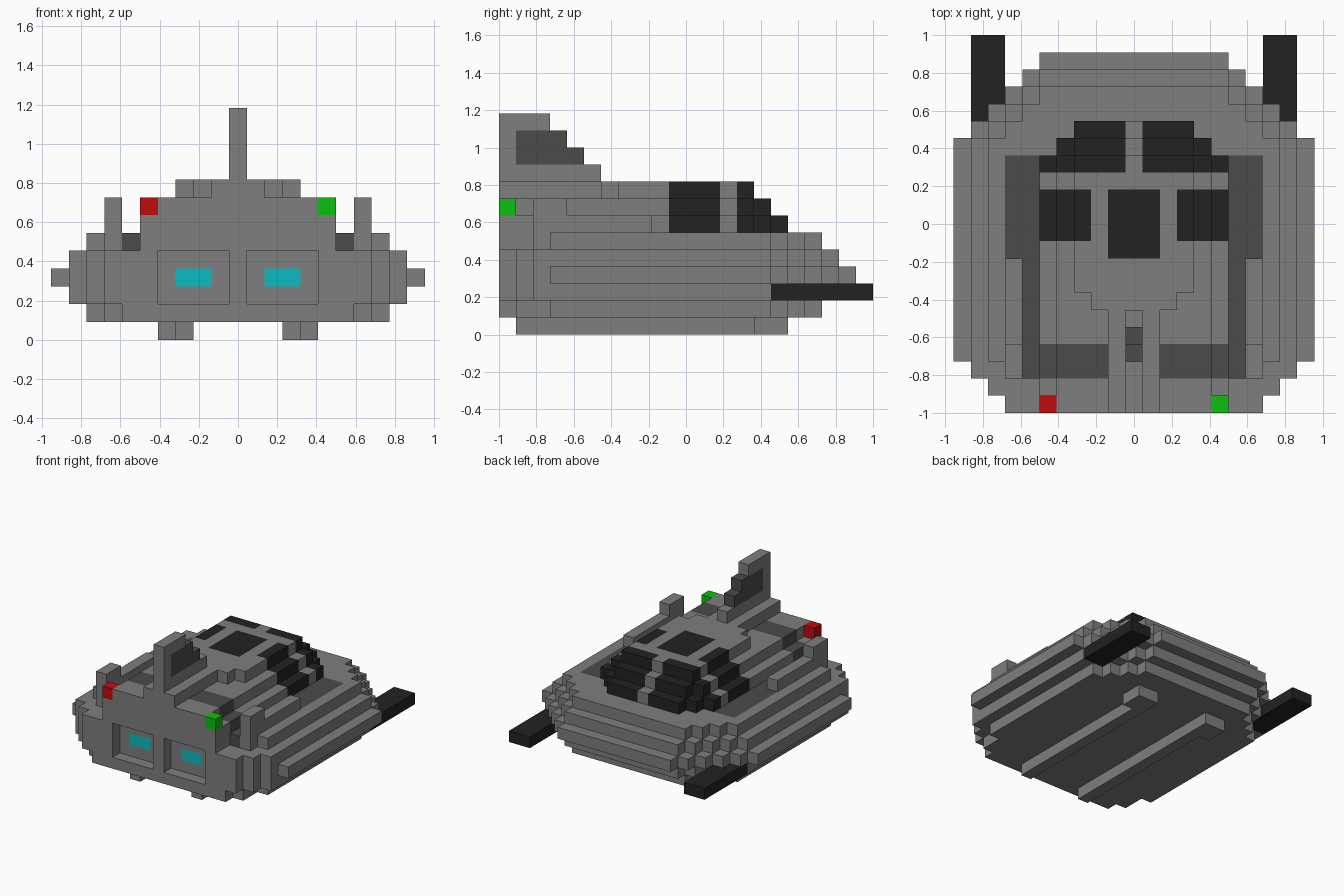
import bpy, bmesh
from mathutils import Vector

U = 1 / 11  # edge of one building block

cube = bpy.data.objects.get("Cube")
if cube:
    bpy.data.objects.remove(cube, do_unlink=True)

COLOURS = {
    "hull grey": (0.21, 0.21, 0.21),
    "dark grey": (0.07, 0.07, 0.07),
    "black": (0.016, 0.016, 0.016),
    "engine cyan": (0.004, 0.50, 0.53),
    "light red": (0.53, 0.004, 0.004),
    "light green": (0.004, 0.53, 0.004),
}
GREY, DARK, BLACK, CYAN, RED, GREEN = range(6)
MATS = []
for name, rgb in COLOURS.items():
    m = bpy.data.materials.new(name)
    m.use_nodes = True
    m.diffuse_color = (*rgb, 1)
    bsdf = m.node_tree.nodes["Principled BSDF"]
    bsdf.inputs["Base Color"].default_value = (*rgb, 1)
    bsdf.inputs["Roughness"].default_value = 0.8
    MATS.append(m)

# Corner offsets of a block's faces, wound outward, by face direction
SIDES = {
    (1, 0, 0): ((1, 0, 0), (1, 1, 0), (1, 1, 1), (1, 0, 1)),
    (-1, 0, 0): ((0, 0, 0), (0, 0, 1), (0, 1, 1), (0, 1, 0)),
    (0, 1, 0): ((0, 1, 0), (0, 1, 1), (1, 1, 1), (1, 1, 0)),
    (0, -1, 0): ((0, 0, 0), (1, 0, 0), (1, 0, 1), (0, 0, 1)),
    (0, 0, 1): ((0, 0, 1), (1, 0, 1), (1, 1, 1), (0, 1, 1)),
    (0, 0, -1): ((0, 0, 0), (0, 1, 0), (1, 1, 0), (1, 0, 0)),
}


def build(name, blocks):
    """Skin a {(i, j, k): colour} set of blocks and merge its flat faces."""
    bm = bmesh.new()
    verts = {}
    for (i, j, k), colour in blocks.items():
        for (dx, dy, dz), corners in SIDES.items():
            if (i + dx, j + dy, k + dz) in blocks:
                continue
            face = []
            for cx, cy, cz in corners:
                key = (i + cx, j + cy, k + cz)
                if key not in verts:
                    verts[key] = bm.verts.new(Vector((key[0] - 0.5, key[1], key[2])) * U)
                face.append(verts[key])
            bm.faces.new(face).material_index = colour
    bmesh.ops.dissolve_limit(bm, angle_limit=0.01, verts=bm.verts[:],
                             edges=bm.edges[:], delimit={'MATERIAL'})
    mesh = bpy.data.meshes.new(name)
    for m in MATS:
        mesh.materials.append(m)
    bm.to_mesh(mesh)
    bm.free()
    obj = bpy.data.objects.new(name, mesh)
    bpy.context.collection.objects.link(obj)
    return obj


def box(xs, ys, zs, colour):
    return {(i, j, k): colour for i in range(*xs) for j in range(*ys) for k in range(*zs)}


# Hull: five stepped decks, widest in the middle
def hull_front(a, k):
    if k == 1:
        return -11 if a <= 6 else (-10 if a == 7 else -8)
    if k == 5:
        return -11 if a <= 5 else (-9 if a <= 7 else -8)
    return max(-11, a - 18)


def hull_colour(a, j, k):
    if k == 5 and ((a == 6 and j < 4) or (a == 7 and -2 <= j < 4)):
        return DARK          # side channels
    if k == 3 and j == -10 and a in (2, 3):
        return CYAN          # engine glow
    return GREY


hull = {}
for k in range(1, 6):
    inset = abs(k - 3)
    for i in range(inset - 10, 11 - inset):
        a = abs(i)
        for j in range(hull_front(a, k), min(10, 15 - a) - inset):
            engine_bay = j == -11 and 1 <= a <= 4 and 2 <= k <= 4
            if not engine_bay:
                hull[i, j, k] = hull_colour(a, j, k)


# Cabin: three decks with wrap-around windows and a roof hatch
def cabin_colour(a, j, k):
    if (a >= 1 and j >= 3) or (a >= 3 and -1 <= j < 2):
        return BLACK
    if k == 8 and a <= 1 and -2 <= j < 2:
        return BLACK
    if k < 8 and a >= 2 and -9 <= j < -7:
        return DARK
    return GREY


cabin = {}
for k in (6, 7, 8):
    half = 11 - k
    for i in range(-half, half + 1):
        a = abs(i)
        front = -11 if k < 8 or a <= 1 else a - 7
        for j in range(front, min(12 - k, 15 - k - a)):
            cabin[i, j, k] = cabin_colour(a, j, k)

# Tail fin with a dark panel
tail = {}
for k in range(9, 13):
    for j in range(-11, 4 - k):
        tail[0, j, k] = DARK if k in (10, 11) and j >= -10 else GREY

# Gun barrels take the place of the hull blocks they run into
barrels = {}
for s in (-1, 1):
    side = "left" if s > 0 else "right"

    def span(lo, hi):
        return (lo, hi + 1) if s > 0 else (-hi, -lo + 1)

    barrel = box(span(8, 9), (5, 11), (2, 3), BLACK)
    for key in barrel:
        hull.pop(key, None)
    build("barrel_" + side, barrel)
    # Side rail with a raised front post
    build("side_rail_" + side, {**box(span(7, 7), (-9, -2), (6, 7), GREY),
                                **box(span(7, 7), (-9, -7), (7, 8), GREY)})
    # Landing skid with an outer foot at the back
    build("skid_" + side, {**box(span(3, 3), (-10, 6), (0, 1), GREY),
                           **box(span(4, 4), (4, 6), (0, 1), GREY)})
    # Navigation light
    build("nav_light_" + side, box(span(5, 5), (-11, -10), (7, 8), GREEN if s > 0 else RED))

build("hull", hull)
build("cabin", cabin)
build("tail_fin", tail)
